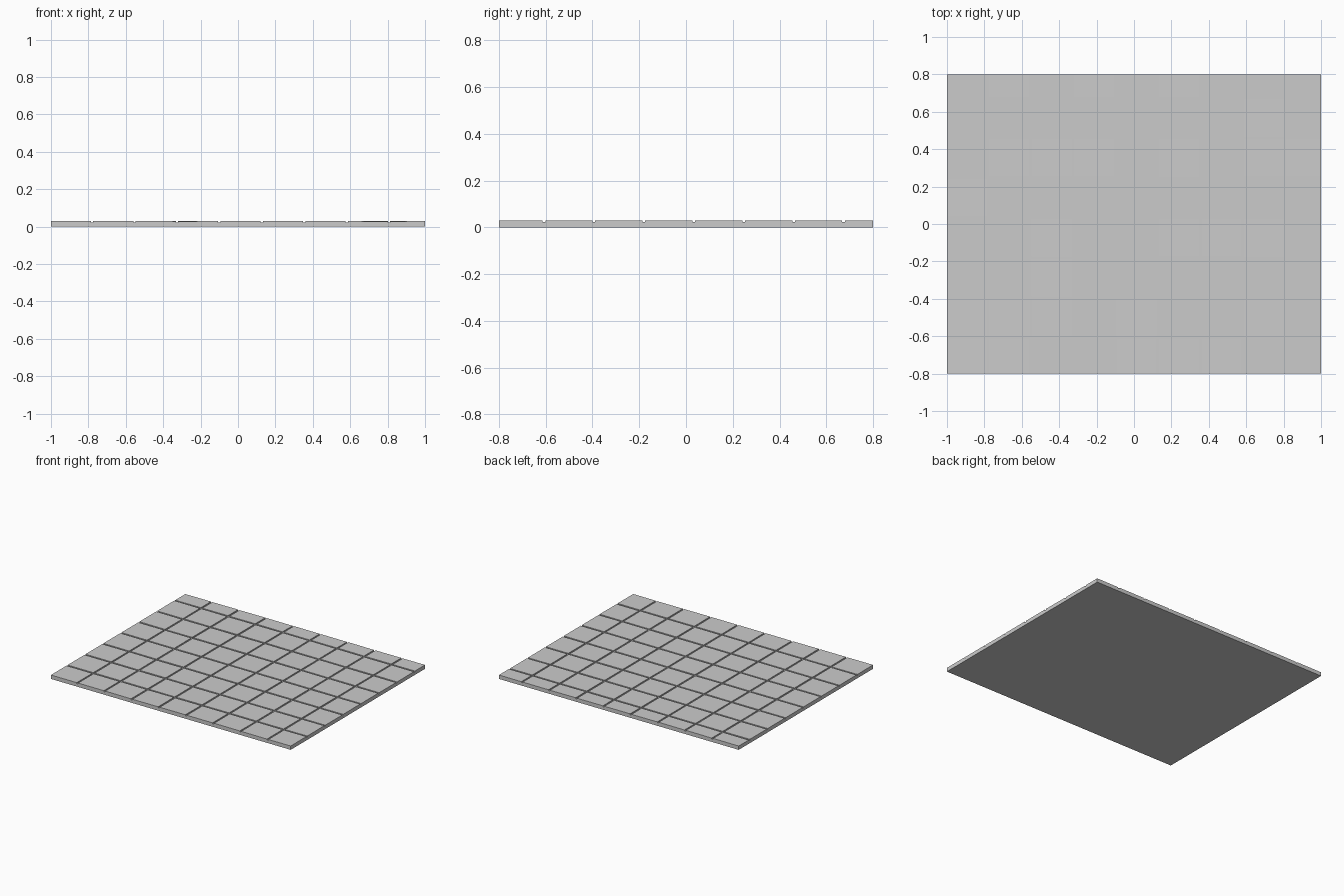
import bpy, bmesh, random
from mathutils import Vector, Matrix

if "Cube" in bpy.data.objects:
    bpy.data.objects.remove(bpy.data.objects["Cube"])

random.seed(4)
BASE_H, TOP_H, GAP = 0.022, 0.029, 0.012
grooves_x = [-0.780 + 0.2268 * i for i in range(8)]
grooves_y = [-0.608 + 0.2137 * i for i in range(7)]

# Base slab
bm = bmesh.new()
bmesh.ops.create_cube(bm, size=1, matrix=Matrix.Translation((0, 0, BASE_H / 2))
                      @ Matrix.Diagonal((2, 1.6, BASE_H, 1)))

# Score the slab along both sides of every groove
for axis, lines in ((0, grooves_x), (1, grooves_y)):
    normal = Vector((0, 0, 0))
    normal[axis] = 1
    for c in lines:
        for side in (-1, 1):
            geom = bm.verts[:] + bm.edges[:] + bm.faces[:]
            bmesh.ops.bisect_plane(bm, geom=geom, dist=1e-6,
                                   plane_co=normal * (c + side * GAP / 2),
                                   plane_no=normal)

# Raise the tiles, leaving the grooves sunk
tiles = [f for f in bm.faces
         if f.normal.z > 0.9 and min(e.calc_length() for e in f.edges) > 0.05]
raised = bmesh.ops.extrude_face_region(bm, geom=tiles)["geom"]
bmesh.ops.delete(bm, geom=[f for f in tiles if f.is_valid], context='FACES')

# Each tile is laid very slightly uneven
for f in [g for g in raised if isinstance(g, bmesh.types.BMFace)]:
    centre = f.calc_center_median()
    tx, ty = random.uniform(-0.005, 0.005), random.uniform(-0.005, 0.005)
    for v in f.verts:
        v.co.z = TOP_H + tx * (v.co.x - centre.x) + ty * (v.co.y - centre.y)

bmesh.ops.recalc_face_normals(bm, faces=bm.faces[:])
mesh = bpy.data.meshes.new("tiled_floor")
bm.to_mesh(mesh)
bm.free()
bpy.context.collection.objects.link(bpy.data.objects.new("tiled_floor", mesh))
